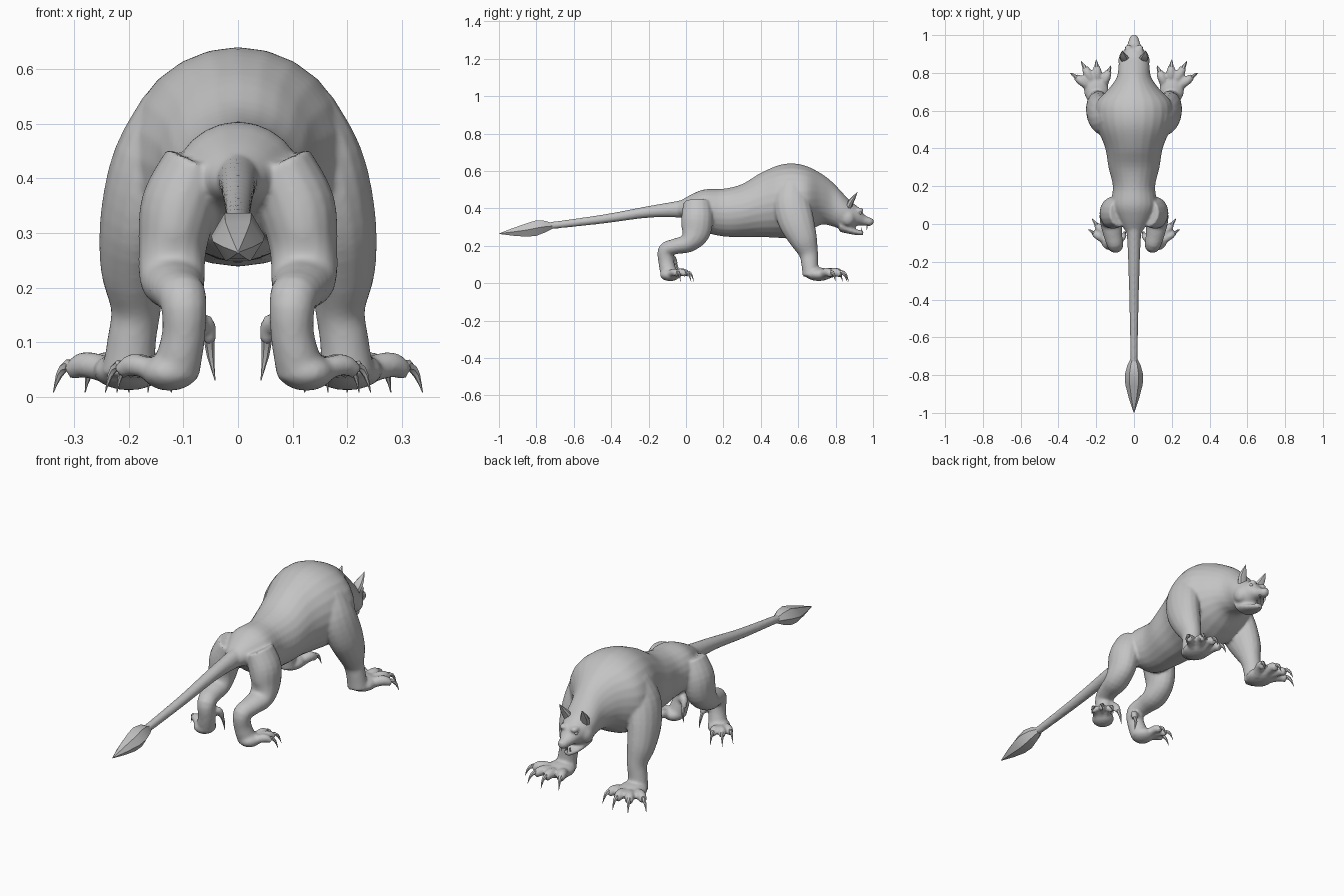
import bpy, bmesh, math
from mathutils import Vector, Matrix

if "Cube" in bpy.data.objects:
    bpy.data.objects.remove(bpy.data.objects["Cube"])

grey = bpy.data.materials.new("hide grey")
grey.diffuse_color = (0.55, 0.55, 0.55, 1)
grey.use_nodes = True
grey.node_tree.nodes["Principled BSDF"].inputs["Base Color"].default_value = grey.diffuse_color


def spline(rows, steps):
    """Smoothly interpolate rows of numbers."""
    out = []
    n = len(rows)
    for i in range(n - 1):
        a, b, c, d = (rows[max(0, min(n - 1, j))] for j in (i - 1, i, i + 1, i + 2))
        for k in range(steps):
            t = k / steps
            out.append([0.5 * (2 * q + (r - p) * t + (2 * p - 5 * q + 4 * r - s) * t * t
                               + (3 * q - p - 3 * r + s) * t ** 3)
                        for p, q, r, s in zip(a, b, c, d)])
    out.append(list(rows[-1]))
    return out


def loft(bm, rows, sides=16, steps=4, axis=None, s=1):
    """Closed tube through rows of (x, y, z, side radius, up radius); s mirrors x."""
    rows = spline(rows, steps)
    pts = [Vector((s * r[0], r[1], r[2])) for r in rows]
    rings = []
    for i, r in enumerate(rows):
        t = axis or (pts[min(i + 1, len(pts) - 1)] - pts[max(i - 1, 0)]).normalized()
        side = Vector((1, 0, 0))
        side = (side - t * side.dot(t)).normalized()
        up = side.cross(t)
        ring = []
        for k in range(sides):
            a = 2 * math.pi * k / sides
            ring.append(bm.verts.new(pts[i] + side * math.cos(a) * max(r[3], .0008)
                                     + up * math.sin(a) * max(r[4], .0008)))
        rings.append(ring)
    faces = [bm.faces.new(rings[0]), bm.faces.new(rings[-1])]
    for p, q in zip(rings, rings[1:]):
        for k in range(sides):
            faces.append(bm.faces.new((p[k], p[(k + 1) % sides], q[(k + 1) % sides], q[k])))
    bmesh.ops.recalc_face_normals(bm, faces=faces)


def loft_y(bm, rows, **kw):
    """Tube along y from rows of (y, top, bottom, half width)."""
    loft(bm, [(0, y, (t + b) / 2, w, (t - b) / 2) for y, t, b, w in rows],
         axis=Vector((0, 1, 0)), **kw)


def ball(bm, centre, radii):
    bmesh.ops.create_uvsphere(bm, u_segments=16, v_segments=10, radius=1,
                              matrix=Matrix.Translation(centre) @ Matrix.Diagonal((*radii, 1)))


def finish(name, bm, remesh=False, angle=40):
    me = bpy.data.meshes.new(name)
    bm.to_mesh(me)
    bm.free()
    me.materials.append(grey)
    ob = bpy.data.objects.new(name, me)
    bpy.context.collection.objects.link(ob)
    bpy.ops.object.select_all(action='DESELECT')
    ob.select_set(True)
    bpy.context.view_layer.objects.active = ob
    if remesh:  # fuse overlapping parts into one skin
        m = ob.modifiers.new("fuse", 'REMESH')
        m.mode = 'VOXEL'
        m.voxel_size = 0.007
        m = ob.modifiers.new("soften", 'SMOOTH')
        m.factor = 0.5
        m.iterations = 4
        for m in list(ob.modifiers):
            bpy.ops.object.modifier_apply(modifier=m.name)
    bpy.ops.object.shade_smooth_by_angle(angle=math.radians(angle))
    return ob


# torso, neck and upper head
skin = bmesh.new()
loft_y(skin, [(-.04, .435, .36, .045), (.03, .475, .335, .085), (.1, .502, .275, .12),
              (.2, .505, .25, .112), (.3, .53, .247, .135), (.4, .59, .247, .152),
              (.5, .632, .242, .19), (.58, .64, .24, .207), (.65, .624, .27, .195),
              (.72, .588, .312, .13), (.78, .543, .305, .09), (.84, .48, .285, .082),
              (.88, .437, .29, .073), (.92, .408, .308, .054), (.955, .366, .308, .033),
              (.985, .35, .306, .024), (1.002, .344, .318, .012)], sides=24)
# lower jaw
loft_y(skin, [(.82, .34, .275, .06), (.88, .302, .262, .046), (.92, .286, .256, .032),
              (.948, .282, .256, .018)])
# tail
loft_y(skin, [(.06, .47, .34, .07), (-.02, .445, .35, .042), (-.2, .413, .35, .031),
              (-.45, .366, .318, .024), (-.76, .322, .285, .018)])

# toes as (base x, base y, tip x, tip y)
FRONT_TOES = [(.165, .735, .122, .838), (.192, .75, .2, .87),
              (.215, .745, .28, .862), (.232, .725, .338, .80)]
HIND_TOES = [(.135, -.06, .165, .042), (.15, -.07, .222, .028), (.15, -.09, .243, -.028)]
claws = bmesh.new()


def toe(t, s, r):
    """Fleshy toe fused to the skin, with a curved claw."""
    a, b = Vector(t[:2]), Vector(t[2:])

    def at(f, z, w):
        p = a.lerp(b, f)
        return (p.x, p.y, z, w, w)
    loft(skin, [at(-.1, .04, r), at(.25, .055, r), at(.5, .058, r * .95),
                at(.72, .045, r * .65)], sides=10, s=s)
    loft(claws, [at(.55, .055, r * .5), at(.75, .058, r * .42), at(.9, .04, r * .25),
                 at(1, .008, 0)], sides=6, steps=2, s=s)


for s in (1, -1):
    # front leg and paw
    loft(skin, [(.11, .57, .52, .07, .08), (.155, .565, .43, .075, .098),
                (.182, .59, .33, .07, .096), (.19, .628, .235, .062, .075),
                (.187, .655, .16, .046, .052), (.195, .662, .1, .045, .045),
                (.2, .668, .04, .05, .045)], s=s)
    ball(skin, (s * .2, .71, .048), (.066, .075, .036))
    for t in FRONT_TOES:
        toe(t, s, .025)
    # hind leg and paw
    loft(skin, [(.075, .06, .43, .06, .075), (.108, .06, .35, .07, .085),
                (.12, .05, .27, .062, .078), (.12, .01, .215, .06, .052),
                (.112, -.055, .197, .05, .042), (.1, -.108, .175, .043, .042),
                (.1, -.105, .11, .04, .042), (.115, -.09, .045, .045, .045)], s=s)
    ball(skin, (s * .125, -.085, .045), (.052, .055, .034))
    for t in HIND_TOES:
        toe(t, s, .021)
    # inner dewclaws
    loft(skin, [(.09, -.09, .125, .025, .025), (.06, -.07, .135, .018, .018),
                (.052, -.055, .1, .013, .013)], sides=10, s=s)
    loft(claws, [(.053, -.058, .11, .01, .01), (.05, -.045, .075, .007, .007),
                 (.042, -.045, .03, 0, 0)], sides=6, steps=2, s=s)
    # cheek and brow
    ball(skin, (s * .05, .865, .35), (.034, .04, .045))
    ball(skin, (s * .03, .925, .39), (.02, .026, .014))

finish("body", skin, remesh=True)
finish("claws", claws)

# ears
ears = bmesh.new()
for s in (1, -1):
    loft(ears, [(.045, .868, .405, .024, .018), (.054, .882, .435, .024, .015),
                (.06, .9, .462, .014, .009), (.062, .917, .488, 0, 0)], sides=8, steps=2, s=s)
finish("ears", ears)

# fangs on both jaws
teeth = bmesh.new()
for s in (1, -1):
    loft(teeth, [(.016, .968, .315, .005, .005), (.015, .967, .285, 0, 0)],
         sides=6, steps=1, s=s)
    loft(teeth, [(.012, .938, .272, .005, .005), (.012, .941, .3, 0, 0)],
         sides=6, steps=1, s=s)
finish("teeth", teeth)

# eyes set under the brow
eyes = bmesh.new()
for s in (1, -1):
    ball(eyes, (s * .04, .93, .375), (.008, .01, .008))
finish("eyes", eyes)

# spade shaped tail tip
spade = bmesh.new()
loft_y(spade, [(-.715, .322, .288, .018), (-.75, .338, .268, .036), (-.8, .343, .247, .049),
               (-.85, .326, .243, .046), (-.92, .3, .25, .028), (-.998, .267, .263, .002)],
       sides=6, steps=1)
finish("tail_tip", spade, angle=35)
